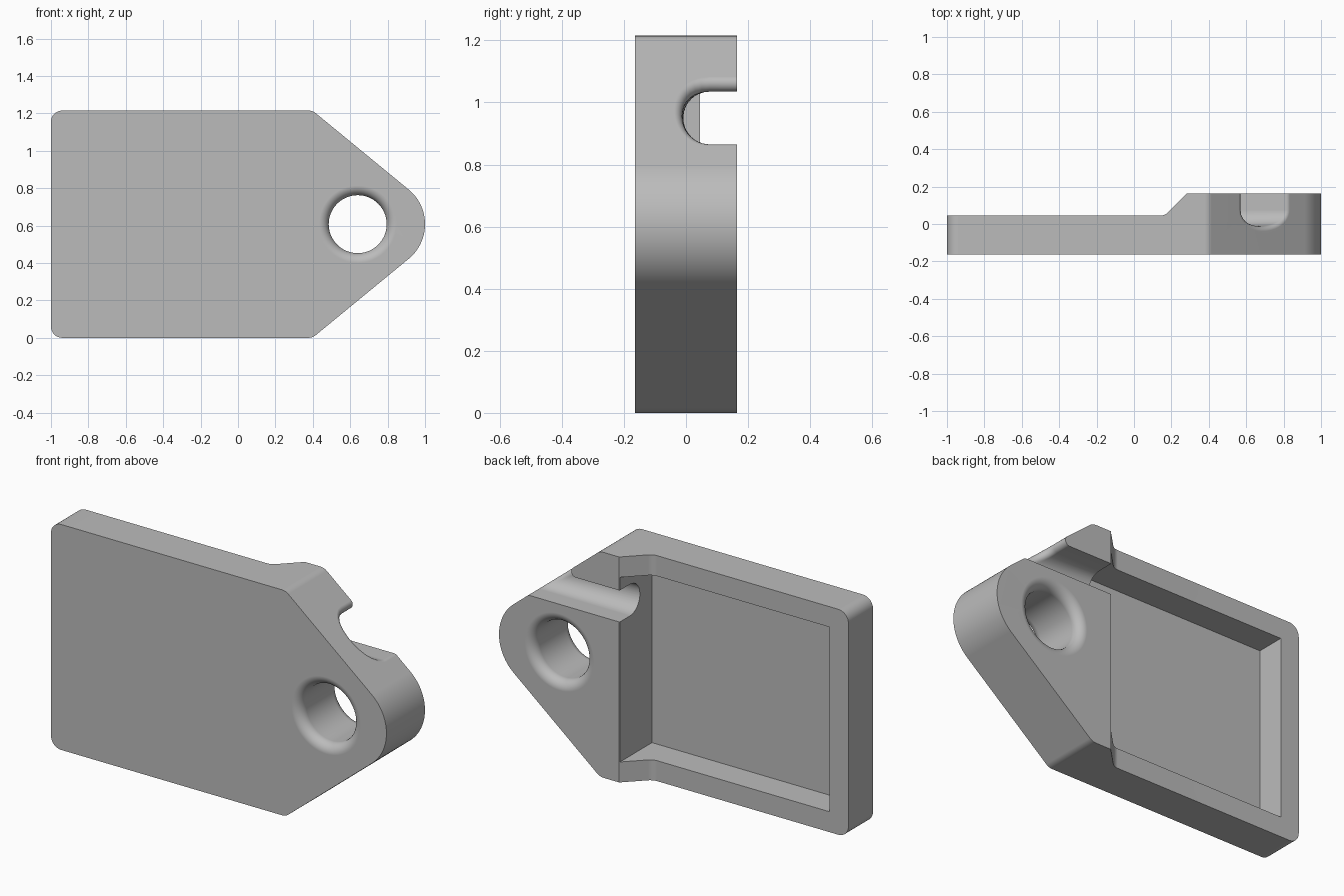
import bpy, bmesh
from math import sin, cos, radians, pi
from mathutils import Vector

if "Cube" in bpy.data.objects:
    bpy.data.objects.remove(bpy.data.objects["Cube"], do_unlink=True)

HEIGHT, HALF_DEPTH, MID = 1.215, 0.164, 0.6075
SLANT = radians(50.6)                        # direction of the slanted sides' normal
HOLE = Vector((0.64, 0, MID))


def loft(name, rings):
    """Closed solid through a list of equal-length rings."""
    bm = bmesh.new()
    loops = [[bm.verts.new(p) for p in ring] for ring in rings]
    n = len(loops[0])
    for a, b in zip(loops, loops[1:]):
        for i in range(n):
            j = (i + 1) % n
            bm.faces.new((a[i], a[j], b[j], b[i]))
    bm.faces.new(loops[0])
    bm.faces.new(loops[-1])
    bmesh.ops.recalc_face_normals(bm, faces=bm.faces)
    mesh = bpy.data.meshes.new(name)
    bm.to_mesh(mesh)
    bm.free()
    obj = bpy.data.objects.new(name, mesh)
    bpy.context.collection.objects.link(obj)
    return obj


def arc(cx, cy, r, start, end, steps):
    return [(cx + r * cos(start + (end - start) * i / steps),
             cy + r * sin(start + (end - start) * i / steps)) for i in range(steps + 1)]


# Plate outline: rounded rectangle with a rounded, pointed end
R = 0.06
upper = (arc(0.76, MID, 0.24, 0, SLANT, 14)
         + arc(0.377, HEIGHT - R, R, SLANT, pi / 2, 5)
         + arc(-1 + R, HEIGHT - R, R, pi / 2, pi, 8))
outline = upper + [(x, HEIGHT - z) for x, z in reversed(upper[1:])]
body = loft("tag_body", [[(x, y, z) for x, z in outline] for y in (-HALF_DEPTH, HALF_DEPTH)])

# Step that thins the long end, with a soft foot under the ramp
step = [(-1.3, 0.4), (-1.3, 0.045)] + arc(0.14, 0.105, 0.06, -pi / 2, -pi / 4, 5)
foot = step[-1]
step += [(foot[0] + 0.4 - foot[1], 0.4)]
step_cutter = loft("step_cutter", [[(x, y, z) for x, y in step] for z in (-0.2, 1.5)])

# Rectangular pocket in the back
pocket = [(-0.887, 0.11), (0.281, 0.11), (0.281, HEIGHT - 0.11), (-0.887, HEIGHT - 0.11)]
pocket_cutter = loft("pocket_cutter", [[(x, y, z) for x, z in pocket] for y in (-0.112, 0.5)])

# Through hole with rounded rims on both sides
BORE, LIP = 0.155, 0.052
rim = [(BORE + LIP - r, HALF_DEPTH - LIP + y) for r, y in arc(0, 0, LIP, 0, pi / 2, 8)]
rim += [(BORE + LIP, 0.3)]
profile = [(r, -y) for r, y in reversed(rim)] + rim
hole_cutter = loft("hole_cutter", [
    [HOLE + Vector((r * cos(t), y, r * sin(t))) for t in [2 * pi * k / 64 for k in range(64)]]
    for r, y in profile])

# U-shaped groove, flared with a small fillet where it leaves the slanted side
GR, GY, GZ, FILLET = 0.085, 0.076, 0.95, 0.027
normal = Vector((cos(SLANT), 0, sin(SLANT)))
on_slant = Vector((0.76, 0, MID)) + normal * 0.24
section = [((0.4, GZ + GR), Vector((0, 0, -1)))]
for y, z in arc(GY, GZ, GR, pi / 2, 3 * pi / 2, 20):
    section.append(((y, z), Vector((0, GY - y, GZ - z)).normalized()))
section.append(((0.4, GZ - GR), Vector((0, 0, 1))))


def groove_point(yz, inward, t):
    edge_x = on_slant.x - normal.z * (yz[1] - on_slant.z) / normal.x
    edge = Vector((edge_x, *yz))
    centre = edge - (normal + inward) * FILLET / (1 + normal.dot(inward))
    return centre + inward.slerp(normal, t) * FILLET


rings = [[Vector((0.1, *yz)) for yz, m in section]]
rings += [[groove_point(yz, m, i / 8) for yz, m in section] for i in range(9)]
rings += [[p + normal * 0.25 for p in rings[-1]]]
groove_cutter = loft("groove_cutter", rings)

# Carve the body
bpy.ops.object.select_all(action='DESELECT')
bpy.context.view_layer.objects.active = body
body.select_set(True)
for cutter in (step_cutter, pocket_cutter, hole_cutter, groove_cutter):
    cutter.hide_render = True
    cut = body.modifiers.new(cutter.name, 'BOOLEAN')
    cut.operation, cut.solver, cut.object = 'DIFFERENCE', 'EXACT', cutter
    bpy.ops.object.modifier_apply(modifier=cut.name)
    bpy.data.objects.remove(cutter, do_unlink=True)

# Plain grey finish
grey = bpy.data.materials.new("plain_grey")
grey.use_nodes = True
grey.diffuse_color = (0.5, 0.5, 0.5, 1)
grey.node_tree.nodes["Principled BSDF"].inputs["Base Color"].default_value = (0.5, 0.5, 0.5, 1)
body.data.materials.clear()
body.data.materials.append(grey)

bpy.ops.object.shade_smooth_by_angle(angle=radians(30))
weighted = body.modifiers.new("even_shading", 'WEIGHTED_NORMAL')
weighted.keep_sharp = True
